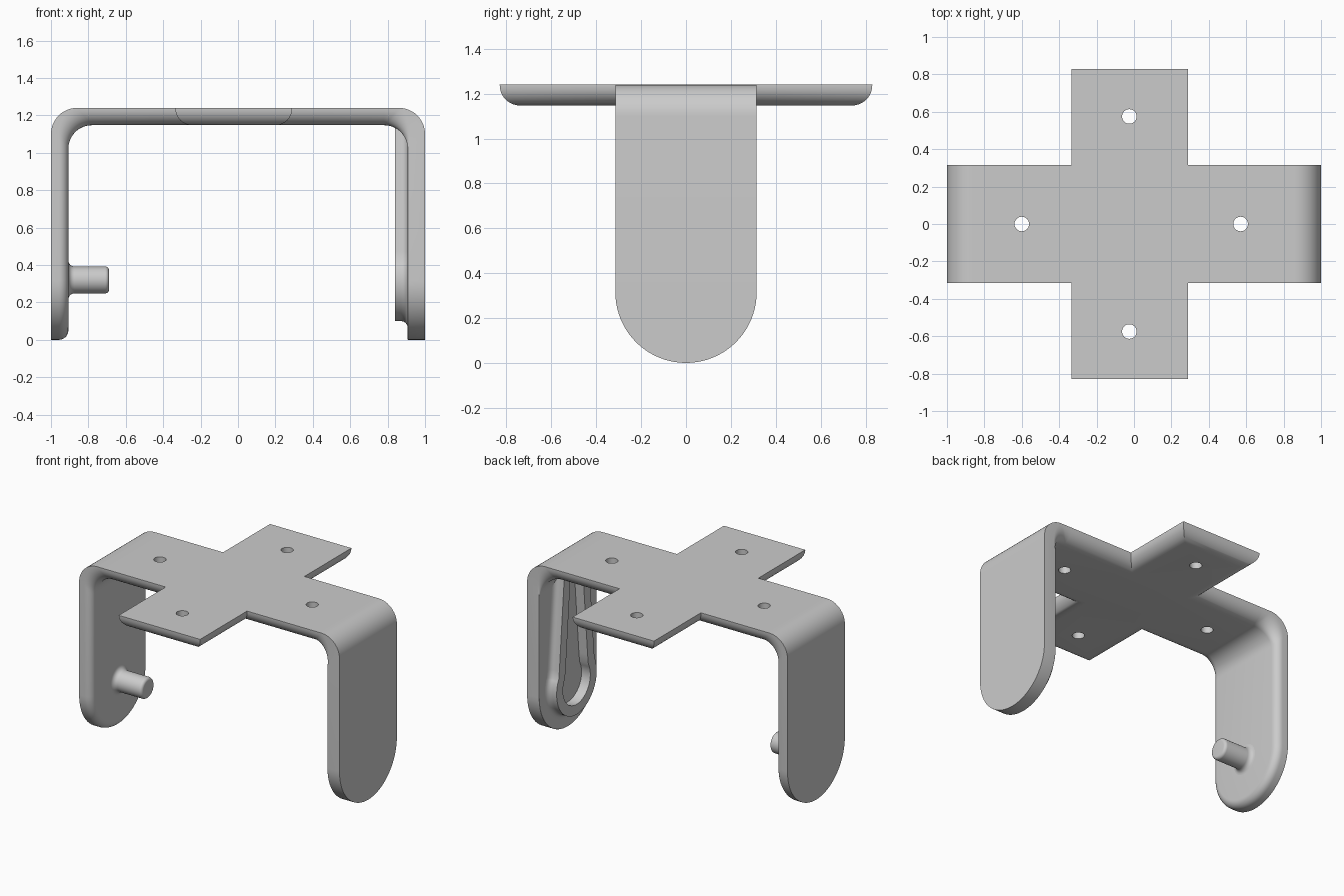
import bpy, bmesh, math
from math import sin, cos, pi

if "Cube" in bpy.data.objects:
    bpy.data.objects.remove(bpy.data.objects["Cube"])

TOP, T, W, END = 1.24, 0.093, 0.315, 0.78   # top height, thickness, half width, bend start
ROUND = 0.09                                # rounding under the plate edges
X0, X1, ARM = -0.335, 0.29, 0.83            # cross arm extents

grey = bpy.data.materials.new("light grey")
grey.diffuse_color = (0.6, 0.6, 0.6, 1)
grey.use_nodes = True
grey.node_tree.nodes["Principled BSDF"].inputs["Base Color"].default_value = grey.diffuse_color


def make(name, bm):
    """Clean a bmesh and turn it into a smooth-by-angle object."""
    bmesh.ops.remove_doubles(bm, verts=bm.verts, dist=1e-5)
    bmesh.ops.recalc_face_normals(bm, faces=bm.faces)
    me = bpy.data.meshes.new(name)
    bm.to_mesh(me)
    bm.free()
    me.materials.append(grey)
    ob = bpy.data.objects.new(name, me)
    bpy.context.collection.objects.link(ob)
    return ob


def smooth(ob):
    bpy.ops.object.select_all(action='DESELECT')
    ob.select_set(True)
    bpy.context.view_layer.objects.active = ob
    bpy.ops.object.shade_smooth_by_angle(angle=math.radians(32))


def skin(bm, rings, closed=True, skip=()):
    """Bridge successive rings of points with quads."""
    vs = [[bm.verts.new(p) for p in r] for r in rings]
    n = len(vs[0])
    for a, b in zip(vs, vs[1:]):
        for i in range(n if closed else n - 1):
            if i not in skip:
                j = (i + 1) % n
                bm.faces.new((a[i], a[j], b[j], b[i]))
    return vs


def section(r, n=8):
    """Edge profile as (depth from outer face, inset) with a rounded inner edge."""
    arc = [(T - r + r * sin(k * pi / 2 / n), r * (1 - cos(k * pi / 2 / n)))
           for k in range(n + 1)]
    return [(0, 0)] + arc


def leg(bm, side, r_leg):
    """Bend and round-ended leg, skinned from plate end to bottom."""
    rings = []

    def station(point, r):
        half = [point(d, i) for d, i in section(r)]
        rings.append([(side * x, y, z) for x, y, z in half] +
                     [(side * x, -y, z) for x, y, z in reversed(half)])

    station(lambda d, i: (END, W - i, TOP - d), ROUND)
    for k in range(13):
        a = k / 12 * pi / 2
        ox, oz = 0.86 + 0.14 * sin(a), TOP - 0.14 + 0.14 * cos(a)
        ix, iz = 1 - T - 0.125 + 0.125 * sin(a), TOP - T - 0.125 + 0.125 * cos(a)
        station(lambda d, i: (ox + (ix - ox) * d / T, W - i, oz + (iz - oz) * d / T),
                ROUND + (r_leg - ROUND) * k / 12)
    for k in range(21):
        f = pi / 2 * (1 - k / 20)
        station(lambda d, i: (1 - d, (W - i) * sin(f), W - (W - i) * cos(f)), r_leg)
    skin(bm, rings)


# Cross plate: outline corners with their inward directions
outline = [(END, -W, 0, 1), (END, W, 0, -1), (X1, W, -1, -1), (X1, ARM, -1, -1),
           (X0, ARM, 1, -1), (X0, W, 1, -1), (-END, W, 0, -1), (-END, -W, 0, 1),
           (X0, -W, 1, 1), (X0, -ARM, 1, 1), (X1, -ARM, -1, 1), (X1, -W, -1, 1)]
bm = bmesh.new()
rings = skin(bm, [[(x + sx * i, y + sy * i, TOP - d) for x, y, sx, sy in outline]
                  for d, i in section(ROUND)], skip=(0, 6))
bm.faces.new(rings[0])
bm.faces.new(rings[-1])
leg(bm, -1, 0.05)      # pin leg, rounded inner edge
leg(bm, 1, 0.002)      # socket leg, square edge
bracket = make("bracket_body", bm)

# Screw holes
bm = bmesh.new()
for x, y in ((-0.6, 0), (0.57, 0), (-0.025, 0.575), (-0.025, -0.575)):
    res = bmesh.ops.create_cone(bm, cap_ends=True, segments=32, radius1=0.039,
                                radius2=0.039, depth=0.4)
    bmesh.ops.translate(bm, verts=res["verts"], vec=(x, y, 1.2))
cutter = make("hole_cutter", bm)
cutter.hide_render = True
mod = bracket.modifiers.new("holes", 'BOOLEAN')
mod.operation, mod.solver, mod.object = 'DIFFERENCE', 'EXACT', cutter
bpy.context.view_layer.objects.active = bracket
bpy.ops.object.modifier_apply(modifier=mod.name)
bpy.data.objects.remove(cutter)
smooth(bracket)

# Pin with filleted base and rounded tip
prof = [(-0.93, 0.103)]
prof += [(-0.875 - 0.032 * cos(a), 0.104 - 0.032 * sin(a)) for a in (k * pi / 12 for k in range(7))]
prof += [(-0.71 + 0.02 * sin(a), 0.052 + 0.02 * cos(a)) for a in (k * pi / 12 for k in range(7))]
bm = bmesh.new()
rings = skin(bm, [[(x, r * cos(k * pi / 20), 0.32 + r * sin(k * pi / 20)) for k in range(40)]
                  for x, r in prof])
bm.faces.new(rings[0])
bm.faces.new(rings[-1])
smooth(make("pin", bm))

# Keyhole rim: a U-shaped path swept with a ridge that has a filleted outer foot
CZ, R = 0.32, 0.185
path = [(0.095, 1.17), (0.155, 0.47)]
path += [(R * cos(a), CZ + R * sin(a)) for a in (0.5 - k * (pi + 1) / 36 for k in range(37))]
path += [(-0.155, 0.47), (-0.095, 1.17)]
ridge = [(-0.035, 0.92), (-0.035, 0.84), (0.035, 0.84), (0.035, 0.872)]
ridge += [(0.07 - 0.035 * cos(a), 0.872 + 0.035 * sin(a)) for a in (k * pi / 8 for k in range(1, 5))]
ridge += [(0.07, 0.92)]
bm = bmesh.new()
rings = []
for k, (y, z) in enumerate(path):
    (ya, za), (yb, zb) = path[max(k - 1, 0)], path[min(k + 1, len(path) - 1)]
    ty, tz = yb - ya, zb - za
    ln = math.hypot(ty, tz)
    ny, nz = -tz / ln, ty / ln      # outward normal of the clockwise path
    rings.append([(x, y + ny * d, z + nz * d) for d, x in ridge])
vs = skin(bm, rings)
bm.faces.new(vs[0])
bm.faces.new(vs[-1])
smooth(make("keyhole_rim", bm))
